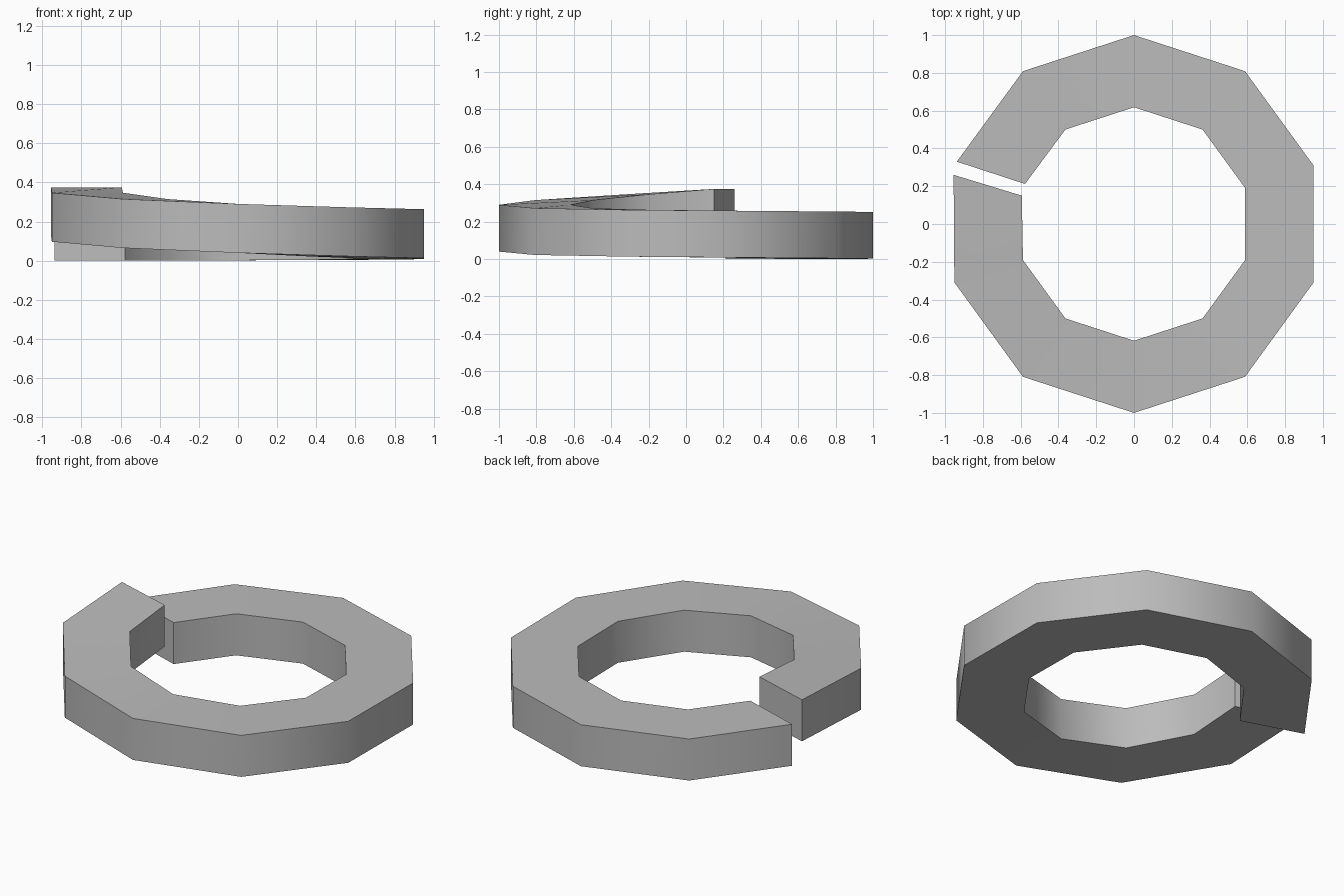
import bpy, bmesh, math

cube = bpy.data.objects.get("Cube")
if cube:
    bpy.data.objects.remove(cube)

# Plain steel material
steel = bpy.data.materials.new("grey_steel")
steel.use_nodes = True
colour = (0.5, 0.5, 0.5, 1)
steel.diffuse_color = colour
steel.node_tree.nodes["Principled BSDF"].inputs["Base Color"].default_value = colour

THICKNESS = 0.25
INNER_RATIO = 0.618
# Underside height at each corner, climbing around the ring
RISE = [0, 0.002, 0.004, 0.008, 0.013, 0.022, 0.04, 0.065, 0.097]

# Stations: (outer x, outer y, inner x, inner y, underside z)
stations = [(-0.938, 0.33, -0.577, 0.212, 0)]
for i, z in enumerate(RISE):
    a = math.radians(126 - 36 * i)
    x, y = math.cos(a), math.sin(a)
    stations.append((x, y, x * INNER_RATIO, y * INNER_RATIO, z))
stations.append((-0.955, 0.26, -0.594, 0.15, 0.125))

# Sweep a rectangular section through the stations
bm = bmesh.new()
rings = []
for ox, oy, ix, iy, z in stations:
    top = z + THICKNESS
    rings.append([bm.verts.new(p) for p in
                  ((ox, oy, z), (ox, oy, top), (ix, iy, top), (ix, iy, z))])
for a, b in zip(rings, rings[1:]):
    for k in range(4):
        n = (k + 1) % 4
        bm.faces.new((a[k], a[n], b[n], b[k]))

# Cut ends of the split
bm.faces.new(rings[0])
bm.faces.new(rings[-1][::-1])
bmesh.ops.recalc_face_normals(bm, faces=bm.faces)

mesh = bpy.data.meshes.new("split_washer")
bm.to_mesh(mesh)
bm.free()
mesh.materials.append(steel)
washer = bpy.data.objects.new("split_washer", mesh)
bpy.context.collection.objects.link(washer)

# Smooth round walls, crisp rims
bpy.context.view_layer.objects.active = washer
washer.select_set(True)
bpy.ops.object.shade_smooth_by_angle(angle=math.radians(40))
